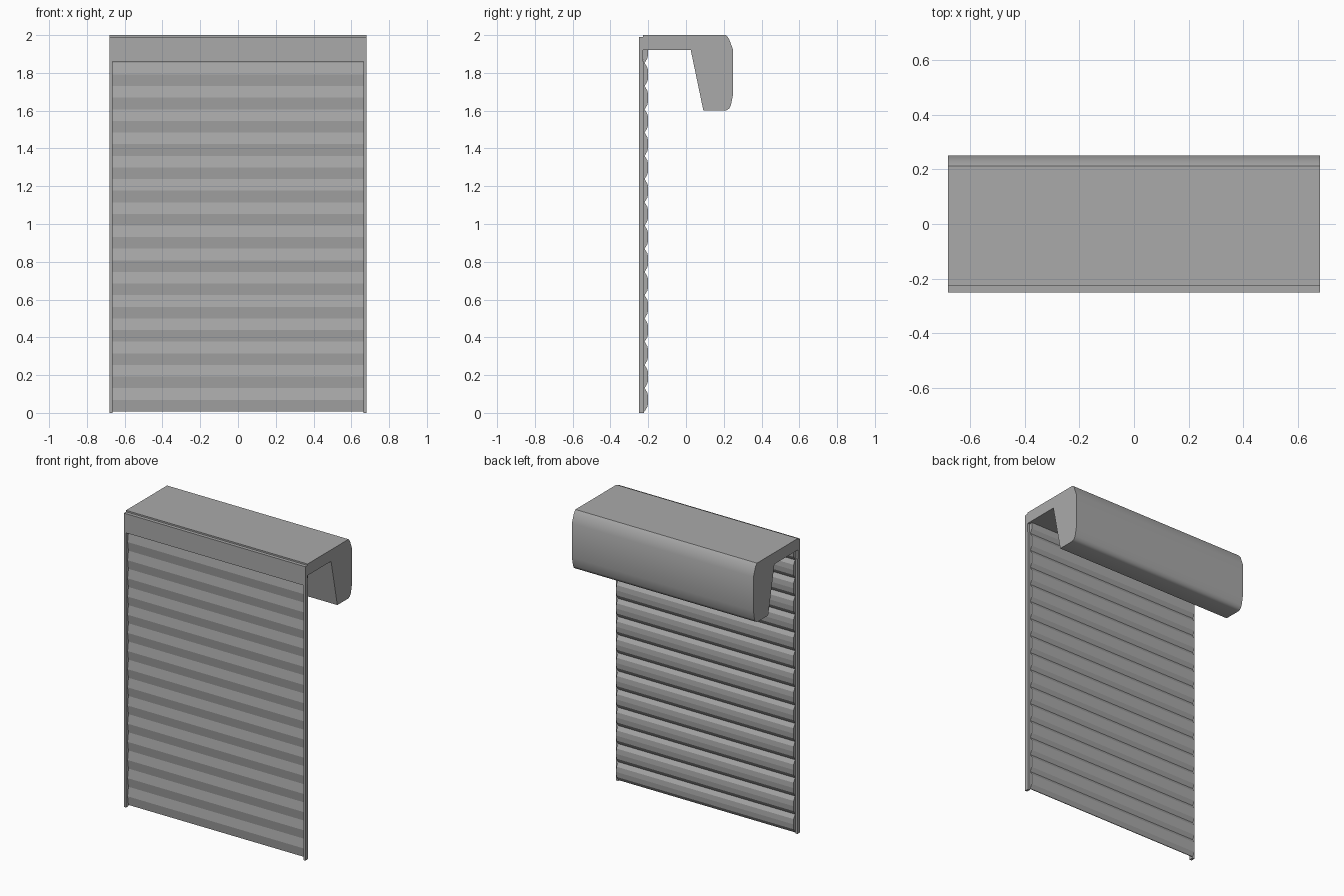
import bpy, bmesh, math

if "Cube" in bpy.data.objects:
    bpy.data.objects.remove(bpy.data.objects["Cube"])

steel = bpy.data.materials.new("grey_steel")
steel.diffuse_color = (0.4, 0.4, 0.4, 1)
steel.use_nodes = True
steel.node_tree.nodes["Principled BSDF"].inputs["Base Color"].default_value = steel.diffuse_color


def extrude_x(name, outlines, x0, x1, smooth_angle=None):
    """Extrude closed (y, z) outlines from x0 to x1 as one object."""
    bm = bmesh.new()
    for pts in outlines:
        left = [bm.verts.new((x0, y, z)) for y, z in pts]
        right = [bm.verts.new((x1, y, z)) for y, z in pts]
        n = len(pts)
        bm.faces.new(left)
        bm.faces.new(right[::-1])
        for i in range(n):
            j = (i + 1) % n
            bm.faces.new((left[i], right[i], right[j], left[j]))
    bmesh.ops.recalc_face_normals(bm, faces=bm.faces)
    mesh = bpy.data.meshes.new(name)
    bm.to_mesh(mesh)
    bm.free()
    mesh.materials.append(steel)
    obj = bpy.data.objects.new(name, mesh)
    bpy.context.collection.objects.link(obj)
    if smooth_angle:
        bpy.ops.object.select_all(action='DESELECT')
        obj.select_set(True)
        bpy.context.view_layer.objects.active = obj
        bpy.ops.object.shade_smooth_by_angle(angle=math.radians(smooth_angle))
    return obj


def rect(y0, y1, z0, z1):
    return [(y0, z0), (y1, z0), (y1, z1), (y0, z1)]


W, OPEN = 0.68, 0.664          # half widths of frame and opening
FRONT, BACK = -0.25, -0.222    # frame depth

# Frame: two jambs and a lintel
for side, a, b in (("left", -W, -OPEN), ("right", OPEN, W)):
    extrude_x(side + "_jamb", [rect(FRONT, BACK, 0, 1.86)], a, b)
extrude_x("lintel", [rect(FRONT, -0.227, 1.86, 1.99)], -W, W)

# Roller housing: hooked profile with a rounded back
housing = [(-0.227, 2.0), (0.212, 2.0), (0.228, 1.98), (0.25, 1.92),
           (0.25, 1.69), (0.238, 1.63), (0.228, 1.61), (0.21, 1.6),
           (0.092, 1.6), (0.025, 1.922), (-0.227, 1.922)]
extrude_x("roller_housing", [housing], -W, W, 50)

# Shutter: a stack of slats, ridged in front and bevelled behind
PITCH, START = 0.123, 0.008
slats = []
for i in range(16):
    z = START + i * PITCH
    slats.append([(-0.224, z), (-0.233, z + PITCH / 2), (-0.224, z + PITCH),
                  (-0.219, z + PITCH), (-0.203, z + PITCH * 0.78),
                  (-0.200, z + PITCH / 2), (-0.203, z + PITCH * 0.22),
                  (-0.219, z)])
extrude_x("shutter_slats", slats, -OPEN, OPEN)
